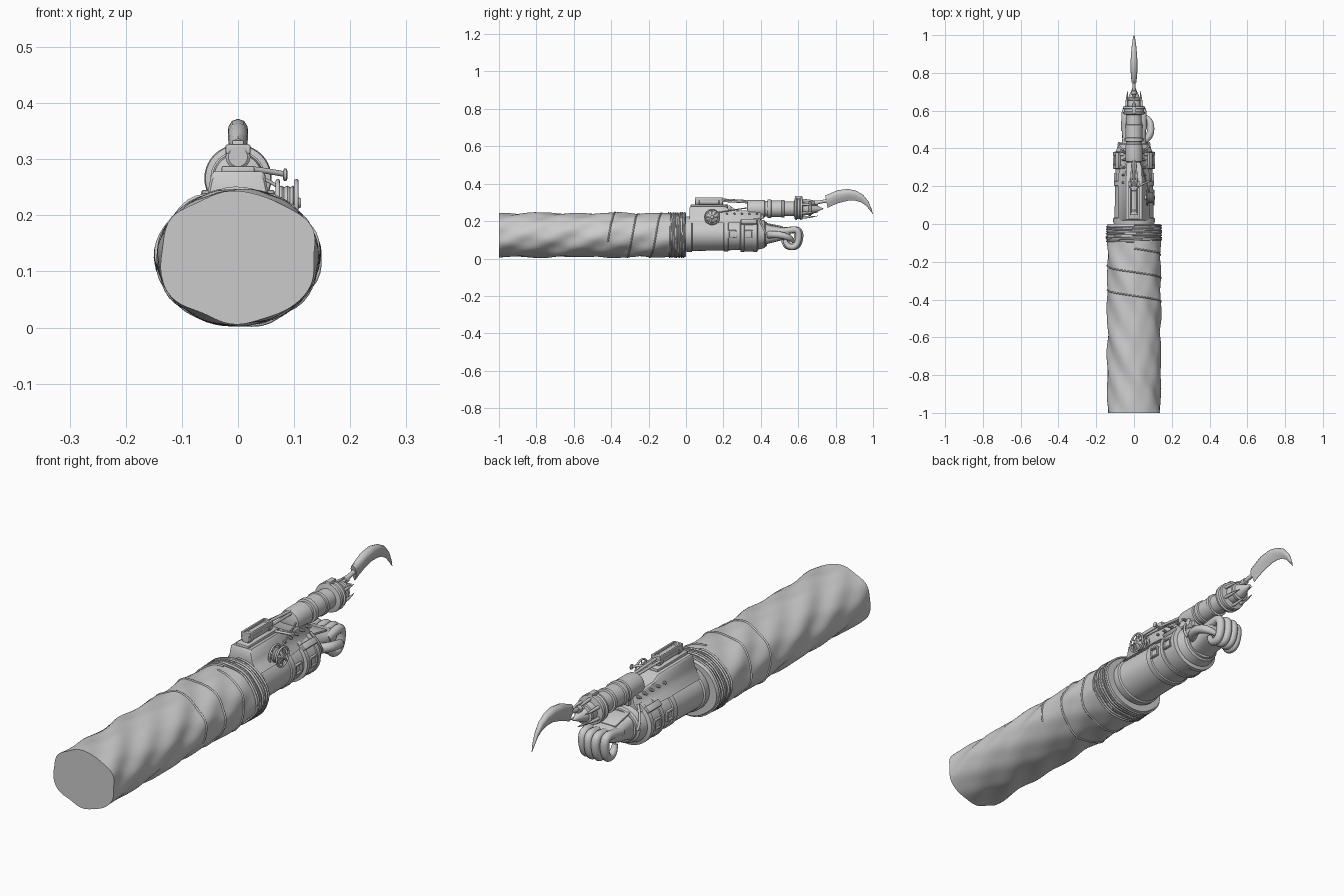
import bpy, bmesh, math
from math import sin, cos, pi, tau
from mathutils import Vector


def finish(name, bm, angle=35):
    bmesh.ops.recalc_face_normals(bm, faces=bm.faces)
    me = bpy.data.meshes.new(name)
    bm.to_mesh(me)
    bm.free()
    me.shade_smooth()
    me.set_sharp_from_angle(angle=math.radians(angle))
    ob = bpy.data.objects.new(name, me)
    bpy.context.collection.objects.link(ob)
    return ob


def loft(name, rings, angle=35):
    bm = bmesh.new()
    vs = [[bm.verts.new(p) for p in r] for r in rings]
    n = len(vs[0])
    for a, b in zip(vs, vs[1:]):
        for i in range(n):
            j = (i + 1) % n
            bm.faces.new((a[i], a[j], b[j], b[i]))
    bm.faces.new(vs[0])
    bm.faces.new(vs[-1])
    return finish(name, bm, angle)


def lathe(name, prof, x=0, z=0, sx=1, sz=1, n=40):
    """Revolve (y, radius) pairs around an axis parallel to y."""
    return loft(name, [[(x + r * sx * cos(tau * i / n), y, z + r * sz * sin(tau * i / n))
                        for i in range(n)] for y, r in prof])


def lathe_x(name, prof, y, z, n=28):
    """Revolve (x, radius) pairs around an axis parallel to x."""
    return loft(name, [[(x, y + r * cos(tau * i / n), z + r * sin(tau * i / n))
                        for i in range(n)] for x, r in prof])


def box(name, c, size, rot=(0, 0, 0), bevel=0.003):
    bm = bmesh.new()
    bmesh.ops.create_cube(bm, size=1)
    bmesh.ops.scale(bm, vec=size, verts=bm.verts)
    bmesh.ops.bevel(bm, geom=bm.edges[:], offset=bevel, segments=2, affect='EDGES', profile=0.5)
    ob = finish(name, bm)
    ob.location, ob.rotation_euler = c, rot
    return ob


def tube(name, pts, r, radii=None, smooth=True, res=4):
    cu = bpy.data.curves.new(name, 'CURVE')
    cu.dimensions, cu.bevel_depth, cu.bevel_resolution, cu.use_fill_caps = '3D', r, res, True
    sp = cu.splines.new('NURBS' if smooth else 'POLY')
    sp.points.add(len(pts) - 1)
    for i, (p, q) in enumerate(zip(sp.points, pts)):
        p.co = (*q, 1)
        p.radius = radii[i] if radii else 1
    if smooth:
        sp.order_u, sp.use_endpoint_u, sp.resolution_u = 3, True, 5
    sp.use_smooth = True
    ob = bpy.data.objects.new(name, cu)
    bpy.context.collection.objects.link(ob)
    return ob


# Sleeve with spiral folds
def sleeve_pt(t, y, off=0.0):
    f = 0.0035 * sin(6 * t - 30 * y) + 0.002 * sin(4 * t - 17 * y + 1) + 0.001 * sin(9 * t + 21 * y)
    f *= min(1, 0.35 - y * 3)
    return ((0.141 + f + off) * cos(t), y, 0.125 + (0.117 + f + off) * sin(t))


N = 72
rings = [[sleeve_pt(tau * i / N, -1 + k / 110) for i in range(N)] for k in range(110)]
rings += [[sleeve_pt(tau * i / N, 0, o) for i in range(N)] for o in (-0.003, -0.03)]
loft("sleeve", rings, 50)


# Cords wound around the sleeve
def winding(name, y0, pitch, turns, r, off):
    m = int(turns * 56)
    pts = []
    for k in range(m + 1):
        a = k / m * turns
        pts.append(sleeve_pt(pi / 2 - a * tau, y0 - pitch * a, off))
    tube(name, pts, r, smooth=False, res=1)


winding("sleeve_wrap", -0.13, 0.125, 2.3, 0.004, 0.0005)
winding("cuff_binding", -0.006, 0.0125, 7, 0.004, 0.002)
winding("cuff_cross_binding", -0.085, -0.02, 3.6, 0.003, 0.003)

# Gauntlet with stepped bands
lathe("gauntlet", [(-0.01, 0.104), (0.012, 0.11), (0.03, 0.11), (0.034, 0.103), (0.2, 0.1),
                   (0.203, 0.105), (0.225, 0.105), (0.228, 0.099), (0.29, 0.097), (0.293, 0.11),
                   (0.31, 0.11), (0.312, 0.106), (0.36, 0.106), (0.362, 0.11), (0.38, 0.11),
                   (0.385, 0.095), (0.42, 0.085), (0.425, 0.076), (0.432, 0.074)],
      z=0.13, sz=0.87, n=48)

# Straps' buckles and rivets on both sides
for s in (-1, 1):
    for y, x in ((0.247, 0.1), (0.336, 0.106)):
        for dz in (-0.018, 0.018):
            box("buckle_bar", (s * x, y, 0.13 + dz), (0.012, 0.042, 0.007), bevel=0.002)
        for dy in (-0.019, 0.019):
            box("buckle_side", (s * x, y + dy, 0.13), (0.012, 0.007, 0.042), bevel=0.002)
    box("side_block", (s * 0.083, 0.336, 0.192), (0.026, 0.085, 0.022), (0, s * 0.8, 0))
    for k in range(5):
        lathe_x("rivet", [(s * 0.044, 0.006), (s * 0.063, 0.005), (s * 0.066, 0.002)],
                0.22 + 0.04 * k, 0.24, 10)
    tube("side_strap", [(s * 0.055, 0.39, 0.215), (s * 0.088, 0.41, 0.17), (s * 0.08, 0.43, 0.13)], 0.005)

# Mounting platform, bell shaped in section
half = [(0.085, 0.19), (0.068, 0.212), (0.055, 0.235), (0.048, 0.272), (0.042, 0.278)]
sect = half + [(-x, z) for x, z in reversed(half)]
loft("platform", [[(x * w, y, 0.19 + (z - 0.19) * h) for x, z in sect] for y, w, h in
                  ((0.018, 0.95, 0.9), (0.024, 1, 1), (0.24, 1, 1), (0.27, 0.95, 0.78), (0.395, 0.85, 0.7), (0.4, 0.8, 0.62))])
box("platform_plate", (0, 0.125, 0.281), (0.058, 0.2, 0.014))
box("barrel_cradle", (0, 0.37, 0.23), (0.06, 0.09, 0.04))

# Spring housing on the platform: cylinder with slotted frame on top
lathe("spring_housing", [(0.048, 0.017), (0.052, 0.022), (0.07, 0.022), (0.073, 0.019), (0.175, 0.019),
                         (0.178, 0.022), (0.194, 0.022), (0.198, 0.016)], z=0.304, n=28)
for s in (-1, 1):
    box("housing_rail", (s * 0.018, 0.123, 0.318), (0.008, 0.15, 0.016), bevel=0.002)
    box("housing_end", (0, 0.123 + s * 0.07, 0.32), (0.036, 0.01, 0.014), bevel=0.002)
    tube("linkage_rod", [(s * 0.018, 0.19, 0.308), (s * 0.012, 0.27, 0.304), (s * 0.006, 0.36, 0.298)], 0.0055)
tube("centre_rod", [(0, 0.19, 0.315), (0, 0.36, 0.305)], 0.006, smooth=False)

# Cable reel: two flanges, wound drum, spokes
lathe_x("reel_drum", [(0.055, 0.012), (0.07, 0.012), (0.072, 0.028), (0.078, 0.031), (0.082, 0.028), (0.088, 0.031),
                      (0.093, 0.028), (0.098, 0.031), (0.1, 0.028), (0.108, 0.01), (0.112, 0.008)], 0.14, 0.222)
for x in (0.071, 0.104):
    bpy.ops.mesh.primitive_torus_add(major_radius=0.039, minor_radius=0.004, major_segments=36,
                                     minor_segments=8, location=(x, 0.14, 0.222), rotation=(0, pi / 2, 0))
    bpy.context.object.name = "reel_rim"
    bpy.ops.object.shade_smooth()
    for k in range(8):
        a = tau * k / 8
        tube("reel_spoke", [(x, 0.14, 0.222), (x, 0.14 + 0.039 * cos(a), 0.222 + 0.039 * sin(a))],
             0.003, smooth=False, res=1)
tube("reel_cable", [(0.08, 0.165, 0.245), (0.06, 0.25, 0.26), (0.03, 0.34, 0.272)], 0.003)

# Release lever
tube("lever_arm", [(0.02, 0.2, 0.283), (0.055, 0.215, 0.279), (0.084, 0.23, 0.273)], 0.005)
lathe_x("lever_knob", [(0.08, 0.007), (0.082, 0.011), (0.086, 0.011), (0.088, 0.007)], 0.232, 0.272, 16)

# Launcher barrel with raised rings
lathe("barrel", [(0.325, 0.03), (0.33, 0.043), (0.345, 0.046), (0.42, 0.046), (0.423, 0.041), (0.435, 0.041),
                 (0.437, 0.049), (0.455, 0.049), (0.458, 0.044), (0.51, 0.044), (0.512, 0.048), (0.525, 0.048),
                 (0.527, 0.04), (0.578, 0.04), (0.582, 0.058), (0.592, 0.06), (0.596, 0.054), (0.608, 0.054),
                 (0.612, 0.06), (0.622, 0.058), (0.626, 0.036), (0.655, 0.033), (0.657, 0.04), (0.668, 0.04),
                 (0.671, 0.03), (0.68, 0.026), (0.735, 0.001)], z=0.266)
box("front_sight", (0, 0.602, 0.326), (0.022, 0.04, 0.016))

# Small prongs around the muzzle
for k in range(6):
    a = tau * (k + 0.5) / 6
    d = Vector((cos(a), 0, sin(a)))
    c = Vector((0, 0, 0.266))
    tube("muzzle_prong", [c + d * 0.046 + Vector((0, 0.615, 0)), c + d * 0.045 + Vector((0, 0.66, 0)),
                          c + d * 0.038 + Vector((0, 0.705, 0))], 0.007, (1, 1, 0.1))

# Blade shaft and hook blade
tube("blade_shaft", [(0, 0.62, 0.284), (0, 0.77, 0.312)], 0.009, smooth=False)
lathe("shaft_collar", [(0.685, 0.008), (0.687, 0.013), (0.705, 0.013), (0.707, 0.008)], z=0.2975, n=20)
outer = [(0.744, 0.337), (0.775, 0.35), (0.81, 0.365), (0.866, 0.372), (0.91, 0.362), (0.945, 0.342),
         (0.975, 0.306), (0.992, 0.265), (1.0, 0.238)]
inner = [(0.757, 0.27), (0.785, 0.284), (0.815, 0.296), (0.866, 0.309), (0.905, 0.309), (0.935, 0.301),
         (0.962, 0.283), (0.983, 0.258), (0.9985, 0.238)]
thick = [0.012, 0.016, 0.018, 0.018, 0.015, 0.012, 0.008, 0.005, 0.001]
rings = []
for (oy, oz), (iy, iz), t in zip(outer, inner, thick):
    right = [(0, 0), (0.6, 0.06), (0.95, 0.22), (1, 0.4), (0.6, 0.7), (0.05, 1)]
    prof = right + [(-w, f) for w, f in reversed(right[1:])]
    rings.append([(w * t, oy + (iy - oy) * f, oz + (iz - oz) * f) for w, f in prof])
hook = loft("hook_blade", rings, 50)

# Hand: rounded palm narrowing from the wrist
rings = []
for y, w, h, z in ((0.41, 0.068, 0.06, 0.13), (0.45, 0.062, 0.048, 0.13), (0.5, 0.064, 0.038, 0.132),
                   (0.545, 0.065, 0.029, 0.138), (0.56, 0.058, 0.019, 0.14)):
    ring = []
    for i in range(28):
        c, s = cos(tau * i / 28), sin(tau * i / 28)
        ring.append((w * math.copysign(abs(c) ** 0.65, c), y, z + h * math.copysign(abs(s) ** 0.65, s)))
    rings.append(ring)
loft("palm", rings, 60)
box("hand_guard", (0, 0.47, 0.178), (0.085, 0.1, 0.008), (-0.2, 0, 0))

# Curled fingers and thumb
for k, (x, dy) in enumerate(((-0.051, -0.016), (-0.017, -0.002), (0.017, 0), (0.051, -0.008))):
    path = [(0.51, 0.142), (0.56, 0.152), (0.608, 0.155), (0.612, 0.105), (0.592, 0.058), (0.545, 0.066), (0.535, 0.1)]
    tube("finger", [(x * (1 - 0.03 * i), y + dy, z) for i, (y, z) in enumerate(path)],
         0.0175, (1, 1.05, 1, 1, 0.95, 0.9, 0.6), res=5)
tube("thumb", [(0.045, 0.435, 0.125), (0.083, 0.46, 0.13), (0.092, 0.515, 0.125), (0.076, 0.56, 0.108),
               (0.045, 0.575, 0.09)], 0.018, (1.1, 1.1, 1, 0.95, 0.5), res=5)
